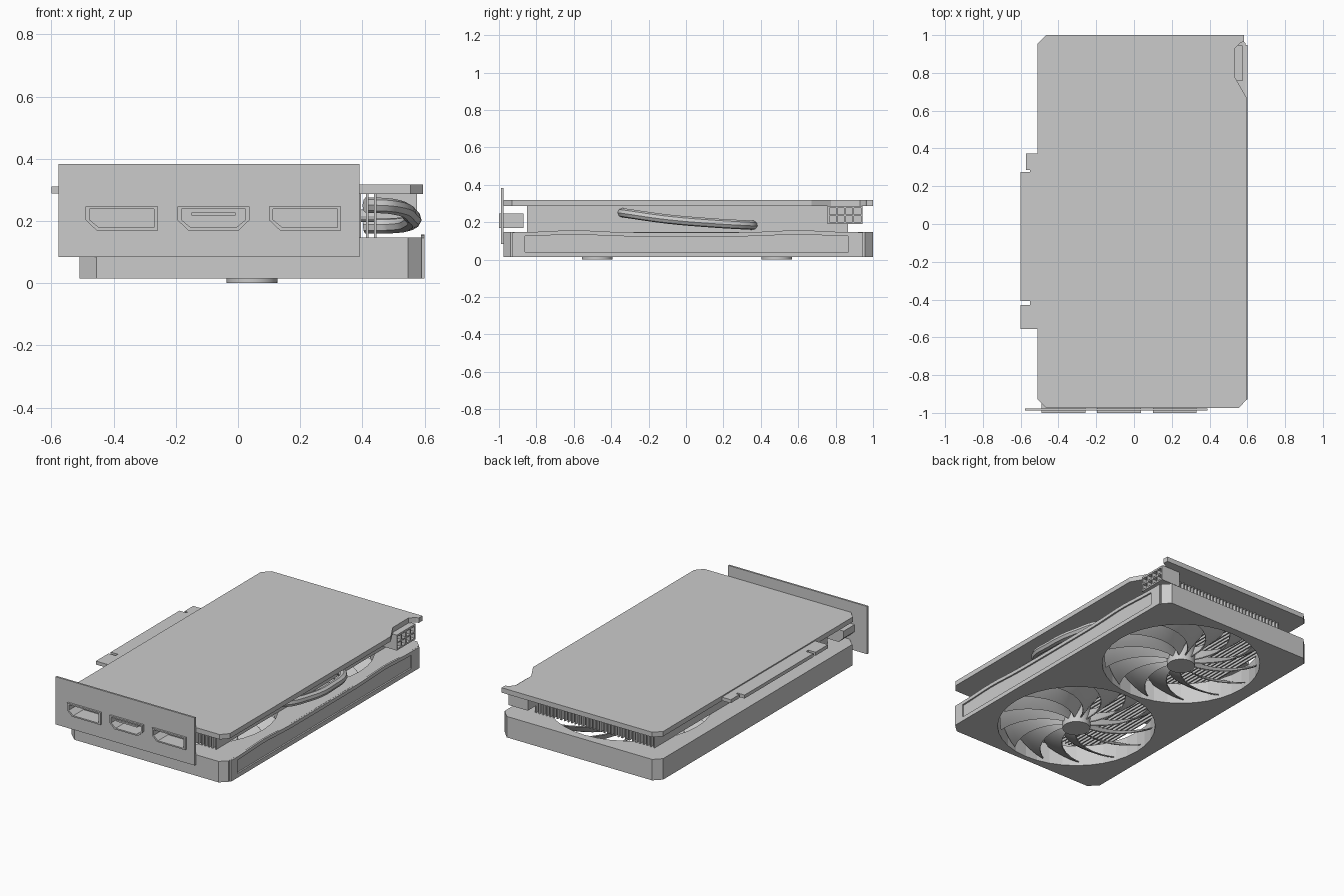
import bpy, bmesh, math
from mathutils import Matrix, Vector

if "Cube" in bpy.data.objects:
    bpy.data.objects.remove(bpy.data.objects["Cube"])

CX = 0.045                      # centre line of cooler
FAN_Y = (-0.475, 0.485)
HOLE_R = 0.465


def mesh_obj(name, bm):
    me = bpy.data.meshes.new(name)
    bmesh.ops.recalc_face_normals(bm, faces=bm.faces[:])
    bm.to_mesh(me)
    bm.free()
    ob = bpy.data.objects.new(name, me)
    bpy.context.collection.objects.link(ob)
    return ob


def to_mesh(ob):
    bpy.ops.object.select_all(action='DESELECT')
    ob.select_set(True)
    bpy.context.view_layer.objects.active = ob
    bpy.ops.object.convert(target='MESH')
    return bpy.context.view_layer.objects.active


def plate(name, loops, lo, hi, axis='z'):
    """Extrude a 2D outline (first loop) with holes between lo and hi on an axis."""
    cu = bpy.data.curves.new(name, 'CURVE')
    cu.dimensions = '2D'
    cu.fill_mode = 'BOTH'
    cu.extrude = (hi - lo) / 2
    for loop in loops:
        sp = cu.splines.new('POLY')
        sp.points.add(len(loop) - 1)
        for p, (u, v) in zip(sp.points, loop):
            p.co = (u, v, 0, 1)
        sp.use_cyclic_u = True
    ob = bpy.data.objects.new(name, cu)
    bpy.context.collection.objects.link(ob)
    ob = to_mesh(ob)
    mid = (lo + hi) / 2
    m = {'z': Matrix(((1, 0, 0, 0), (0, 1, 0, 0), (0, 0, 1, mid), (0, 0, 0, 1))),
         'x': Matrix(((0, 0, 1, mid), (1, 0, 0, 0), (0, 1, 0, 0), (0, 0, 0, 1))),
         'y': Matrix(((1, 0, 0, 0), (0, 0, -1, mid), (0, 1, 0, 0), (0, 0, 0, 1)))}[axis]
    bm = bmesh.new()
    bm.from_mesh(ob.data)
    bm.transform(m)
    bmesh.ops.remove_doubles(bm, verts=bm.verts[:], dist=1e-5)
    bmesh.ops.recalc_face_normals(bm, faces=bm.faces[:])
    bm.to_mesh(ob.data)
    bm.free()
    for p in ob.data.polygons:
        p.use_smooth = False
    return ob


def add_box(bm, lo, hi):
    lo, hi = Vector(lo), Vector(hi)
    s = hi - lo
    bmesh.ops.create_cube(bm, size=1, matrix=Matrix.Translation((lo + hi) / 2) @ Matrix.Diagonal((*s, 1)))


def rect(u0, u1, v0, v1):
    return [(u0, v0), (u1, v0), (u1, v1), (u0, v1)]


def circle(cx, cy, r, n=36):
    return [(cx + r * math.cos(2 * math.pi * i / n), cy + r * math.sin(2 * math.pi * i / n)) for i in range(n)]


# shroud slab with two fan openings
outline = [(-0.455, -0.975), (0.547, -0.975), (0.59, -0.937), (0.59, 0.957),
           (0.547, 1.0), (-0.465, 1.0), (-0.51, 0.955), (-0.51, -0.925)]
plate("shroud", [outline] + [circle(CX, y, HOLE_R) for y in FAN_Y], 0.015, 0.147)


# wavy side frame that leaves a shallow groove
def wave(y):
    return 0.011 * math.exp(-((abs(y) - 0.6) / 0.17) ** 2)


N = 28
ys = [-0.928 + 1.875 * i / N for i in range(N + 1)]
yi = [-0.86 + 1.73 * i / N for i in range(N + 1)]
outer = [(ys[0], 0.015), (ys[-1], 0.015)] + [(y, 0.146 + wave(y)) for y in reversed(ys)]
inner = [(yi[0], 0.042), (yi[-1], 0.042)] + [(y, 0.124 + wave(y)) for y in reversed(yi)]
plate("shroud_side_frame", [outer, inner], 0.588, 0.6, 'x')

# fans: hub plus pitched, swept blades
BLADES, NR, NC = 13, 7, 4
for k, fy in enumerate(FAN_Y):
    bm = bmesh.new()
    bmesh.ops.create_cone(bm, cap_ends=True, segments=32, radius1=0.082, radius2=0.085, depth=0.145,
                          matrix=Matrix.Translation((CX, fy, 0.0725)))
    hub = mesh_obj(f"fan_hub_{k + 1}", bm)
    bm = bmesh.new()
    for b in range(BLADES):
        grid = []
        for i in range(NR + 1):
            t = i / NR
            r = 0.075 + t * 0.375
            base = 2 * math.pi * b / BLADES - 0.65 * t ** 1.3
            width = 0.50 - 0.10 * t
            row = []
            for j in range(NC + 1):
                c = j / NC
                a = base + (c - 0.5) * width
                z = 0.03 + 0.085 * c ** 1.15
                row.append(bm.verts.new((CX + r * math.cos(a), fy + r * math.sin(a), z)))
            grid.append(row)
        for i in range(NR):
            for j in range(NC):
                bm.faces.new((grid[i][j], grid[i + 1][j], grid[i + 1][j + 1], grid[i][j + 1]))
    blades = mesh_obj(f"fan_blades_{k + 1}", bm)
    sol = blades.modifiers.new("thickness", 'SOLIDIFY')
    sol.thickness = 0.006
    sol.offset = 0
    for ob in (hub, to_mesh(blades)):
        bpy.ops.object.select_all(action='DESELECT')
        ob.select_set(True)
        bpy.context.view_layer.objects.active = ob
        bpy.ops.object.shade_smooth_by_angle(angle=math.radians(30))

# heatsink fins running lengthwise
bm = bmesh.new()
for i in range(34):
    x = -0.384 + i * 0.025
    add_box(bm, (x - 0.004, -0.85, 0.147), (x + 0.004, 0.865, 0.289))
mesh_obj("heatsink_fins", bm)

# straight pipe through the fins
bm = bmesh.new()
bmesh.ops.create_cone(bm, cap_ends=True, segments=12, radius1=0.02, radius2=0.02, depth=0.82,
                      matrix=Matrix.Translation((0.03, 0, 0.217)) @ Matrix.Rotation(math.pi / 2, 4, 'Y'))
mesh_obj("inner_heat_pipe", bm)

# bent heat pipe on the side
cu = bpy.data.curves.new("heat_pipe", 'CURVE')
cu.dimensions = '3D'
cu.bevel_depth = 0.025
cu.bevel_resolution = 2
cu.resolution_u = 6
cu.use_fill_caps = True
pts = [(0.41, -0.35, 0.252), (0.495, -0.315, 0.247), (0.556, -0.10, 0.217),
       (0.556, 0.13, 0.197), (0.495, 0.335, 0.185), (0.41, 0.365, 0.184)]
sp = cu.splines.new('BEZIER')
sp.bezier_points.add(len(pts) - 1)
for bp, co in zip(sp.bezier_points, pts):
    bp.co = co
    bp.handle_left_type = bp.handle_right_type = 'AUTO'
pipe = bpy.data.objects.new("heat_pipe", cu)
bpy.context.collection.objects.link(pipe)
to_mesh(pipe)
bpy.ops.object.shade_smooth_by_angle(angle=math.radians(30))

# backplate with cut-out for the power socket
plate("backplate", [[(-0.465, -0.975), (0.555, -0.975), (0.595, -0.93), (0.595, 0.67), (0.535, 0.775),
                     (0.535, 0.93), (0.565, 0.96), (0.583, 0.965), (0.583, 1.0), (-0.465, 1.0),
                     (-0.51, 0.955), (-0.51, -0.93)]], 0.287, 0.318)

# edge connector tab with notches
plate("edge_connector", [[(-0.48, 0.372), (-0.572, 0.372), (-0.572, 0.287), (-0.55, 0.287), (-0.55, 0.275),
                          (-0.60, 0.275), (-0.60, -0.408), (-0.55, -0.408), (-0.55, -0.43),
                          (-0.60, -0.43), (-0.60, -0.555), (-0.48, -0.555)]], 0.289, 0.311)

# power socket: 4 x 2 pockets
holes = []
for i in range(4):
    for j in range(2):
        y, z = 0.766 + i * 0.0445, 0.200 + j * 0.042
        holes.append(rect(y, y + 0.035, z, z + 0.033))
plate("power_socket", [rect(0.757, 0.944, 0.19, 0.287)] + holes, 0.50, 0.575, 'x')
bm = bmesh.new()
add_box(bm, (0.44, 0.757, 0.19), (0.50, 0.944, 0.287))
mesh_obj("power_socket_base", bm)

# video ports
def port_profile(x0, both):
    x1 = x0 + 0.232
    right = [(x1 - 0.035, 0.17), (x1, 0.203)] if both else [(x1, 0.17)]
    return [(x0 + 0.035, 0.17)] + right + [(x1, 0.247), (x0, 0.247), (x0, 0.203)]


profiles = [port_profile(-0.49, False), port_profile(-0.195, True), port_profile(0.10, False)]
for i, prof in enumerate(profiles):
    cx, cz = (-0.374, -0.079, 0.216)[i], 0.2085
    hole = [(cx + (x - cx) * 0.89, cz + (z - cz) * 0.78) for x, z in prof]
    plate(f"video_port_{i + 1}", [prof, hole], -1.0, -0.90, 'y')
    plate(f"video_port_back_{i + 1}", [prof], -0.90, -0.868, 'y')
bm = bmesh.new()
add_box(bm, (-0.15, -0.992, 0.218), (-0.008, -0.90, 0.228))
mesh_obj("video_port_tongue", bm)

# mounting bracket
plate("bracket", [rect(-0.577, 0.39, 0.084, 0.384)] + profiles, -0.988, -0.976, 'y')
